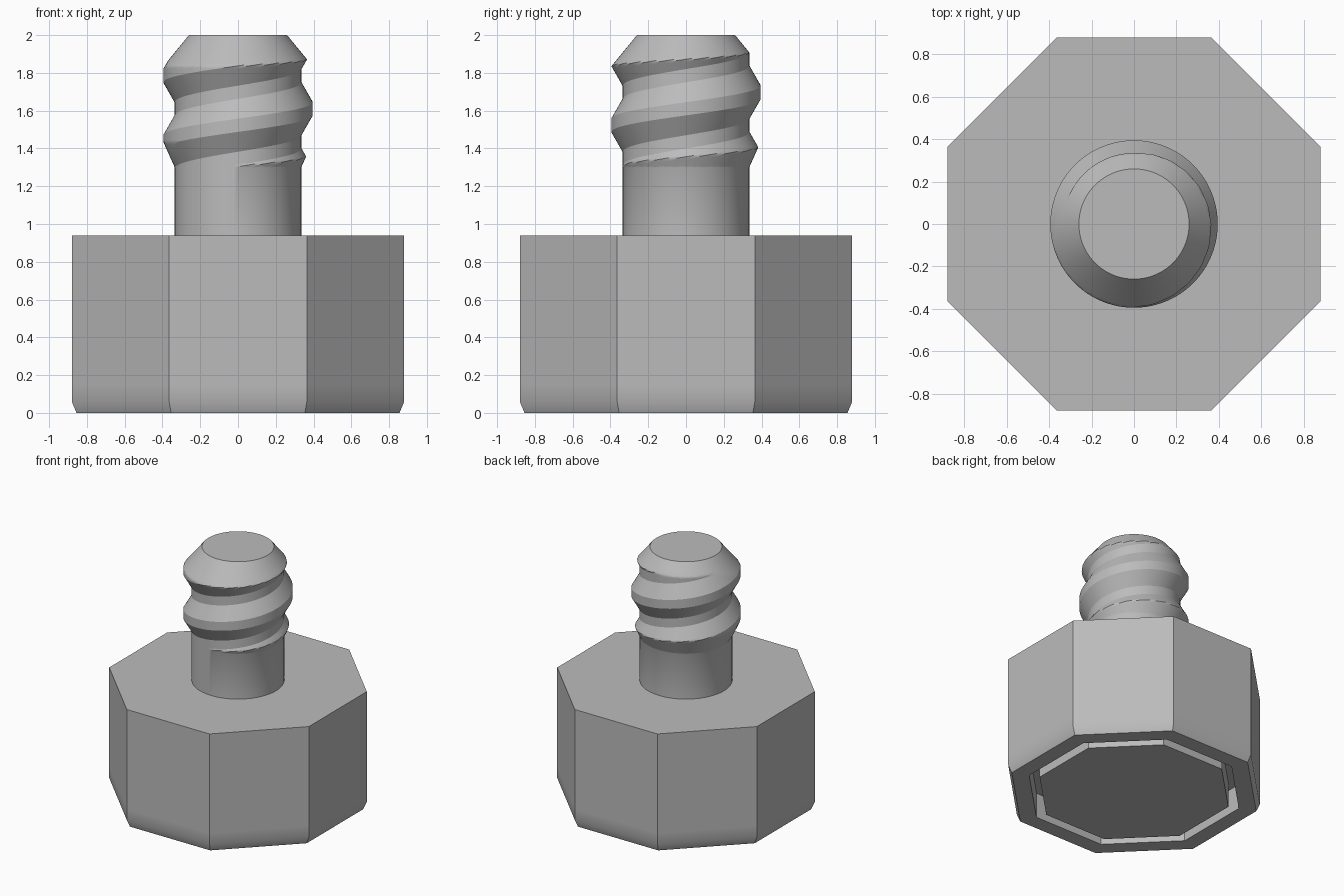
import bpy, bmesh, math

cube = bpy.data.objects.get("Cube")
if cube:
    bpy.data.objects.remove(cube, do_unlink=True)

grey = bpy.data.materials.new("plain_grey")
grey.use_nodes = True
colour = (0.5, 0.5, 0.5, 1)
grey.diffuse_color = colour
grey.node_tree.nodes["Principled BSDF"].inputs["Base Color"].default_value = colour


def finish(bm, name, angle):
    bmesh.ops.recalc_face_normals(bm, faces=bm.faces)
    mesh = bpy.data.meshes.new(name)
    bm.to_mesh(mesh)
    bm.free()
    mesh.materials.append(grey)
    obj = bpy.data.objects.new(name, mesh)
    bpy.context.collection.objects.link(obj)
    bpy.ops.object.select_all(action="DESELECT")
    obj.select_set(True)
    bpy.context.view_layer.objects.active = obj
    bpy.ops.object.shade_smooth_by_angle(angle=math.radians(angle))


def skin(bm, rings, closed):
    for low, high in zip(rings, rings[1:]):
        n = len(low)
        for i in range(n if closed else n - 1):
            j = (i + 1) % n
            bm.faces.new((low[i], low[j], high[j], high[i]))


# Octagonal head: side wall, bottom chamfer and a groove around the underside
bm = bmesh.new()
profile = [(0.88, 0.94), (0.88, 0.15), (0.88, 0.06), (0.855, 0),
           (0.733, 0), (0.733, 0.2), (0.66, 0.2), (0.66, 0)]
rings = []
for apothem, z in profile:
    r = apothem / math.cos(math.pi / 8)
    angles = [math.pi / 8 + i * math.pi / 4 for i in range(8)]
    rings.append([bm.verts.new((r * math.cos(a), r * math.sin(a), z)) for a in angles])
skin(bm, rings, True)
bm.faces.new(rings[0])
bm.faces.new(rings[-1])
finish(bm, "octagonal_head", 30)

# Threaded shank: rows follow the helix and are trimmed at both ends
ROOT, CREST, PITCH = 0.335, 0.395, 0.35
START, TOP, BASE = 1.3, 2.0, 0.94
COLUMNS, ROWS = 96, 40
STEP = PITCH / ROWS


def thread_radius(offset, z):
    ridge = min(1, max(0, (0.14 - offset) / 0.105))
    r = ROOT + (CREST - ROOT) * ridge
    r = min(r, ROOT + (z - START) * 0.45)
    return min(r, 0.26 + (TOP - z) * 0.82)


bm = bmesh.new()
rings = []
for k in range(-ROWS - 1, 90):
    ring = []
    for i in range(COLUMNS + 1):
        turn = i / COLUMNS
        z = min(TOP, max(START, 1.26 + k * STEP + PITCH * turn))
        r = thread_radius(min(k % ROWS, -k % ROWS) * STEP, z)
        if k < -ROWS:
            z, r = BASE, ROOT
        a = turn * math.tau
        ring.append(bm.verts.new((r * math.cos(a), r * math.sin(a), z)))
    rings.append(ring)
skin(bm, rings, False)
bmesh.ops.remove_doubles(bm, verts=bm.verts, dist=0.0002)
bmesh.ops.dissolve_degenerate(bm, edges=bm.edges, dist=0.0001)
rim = [e for e in bm.edges if e.is_boundary and all(v.co.z > TOP - 0.01 for v in e.verts)]
bmesh.ops.edgeloop_fill(bm, edges=rim)
finish(bm, "threaded_shank", 25)
